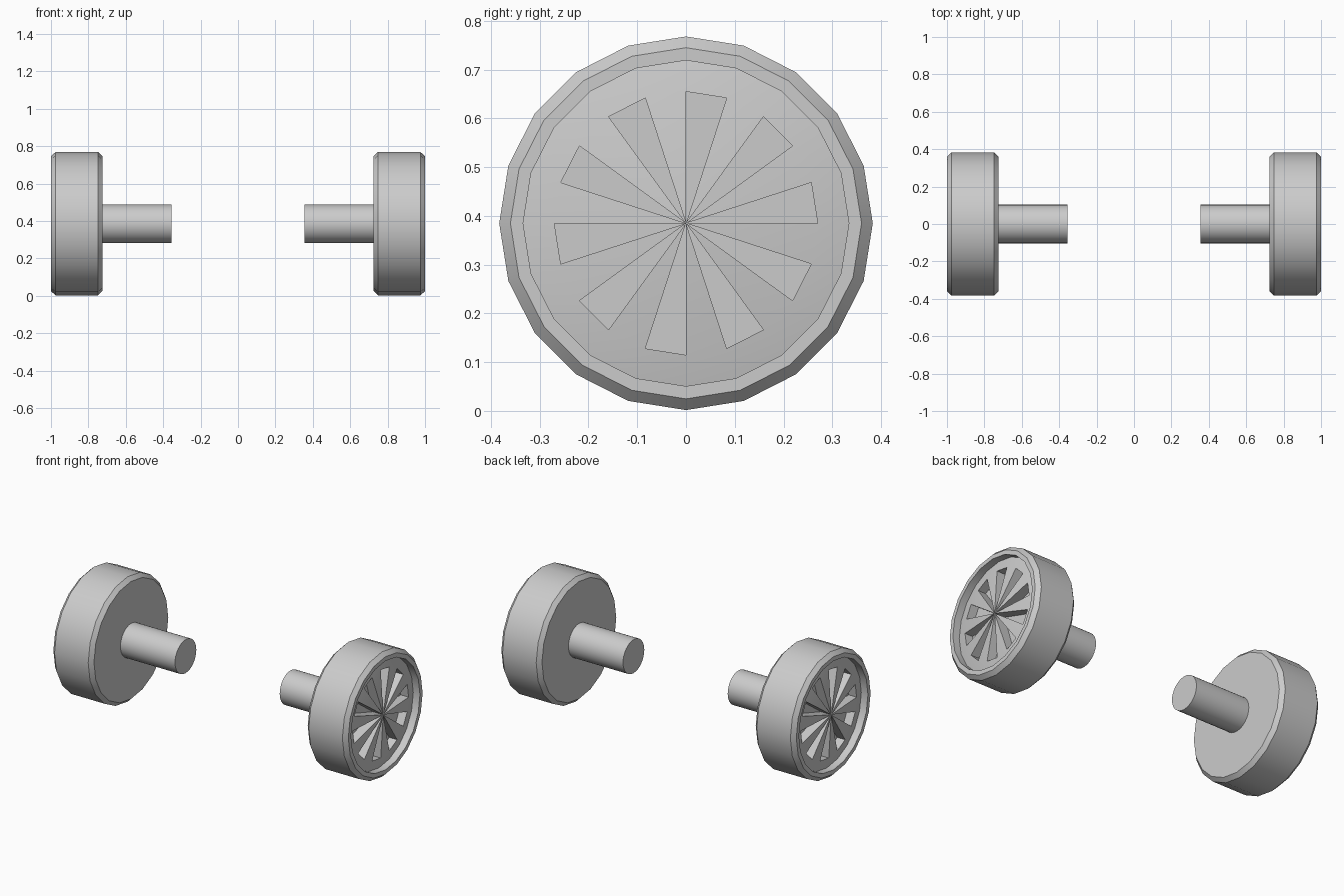
import bpy, bmesh
from math import cos, sin, pi

if "Cube" in bpy.data.objects:
    bpy.data.objects.remove(bpy.data.objects["Cube"])

ZC, N = 0.385, 20
FLOOR = 0.915  # x of the slot floors


def finish(name, bm, turn):
    bmesh.ops.recalc_face_normals(bm, faces=bm.faces)
    me = bpy.data.meshes.new(name)
    bm.to_mesh(me)
    bm.free()
    ob = bpy.data.objects.new(name, me)
    bpy.context.collection.objects.link(ob)
    ob.location.z = ZC
    ob.rotation_euler.z = turn
    bpy.ops.object.select_all(action='DESELECT')
    bpy.context.view_layer.objects.active = ob
    ob.select_set(True)
    bpy.ops.object.shade_smooth_by_angle(angle=0.45)
    return ob


def lathe(bm, profile, n):
    """Revolve (radius, x) points around x; returns the rings."""
    rings = []
    for r, x in profile:
        rings.append([bm.verts.new((x, r * cos(2 * pi * i / n), r * sin(2 * pi * i / n)))
                      for i in range(n)])
    for a, b in zip(rings, rings[1:]):
        for i in range(n):
            j = (i + 1) % n
            bm.faces.new((a[i], a[j], b[j], b[i]))
    bm.faces.new(rings[0])
    return rings


def wheel(name, turn):
    # tyre, raised rim and shallow domed hub
    bm = bmesh.new()
    rings = lathe(bm, [(0.36, 0.725), (0.383, 0.748), (0.383, 0.976), (0.36, 1.0),
                       (0.334, 1.0), (0.334, 0.955), (0.27, 0.968)], N)
    edge = rings[-1]
    centre = bm.verts.new((0.985, 0, 0))
    wedges = [bm.faces.new((edge[i], edge[(i + 1) % N], centre)) for i in range(N)]
    # sink every other wedge to make the ten slots
    for f in wedges[0::2]:
        top = list(f.verts)
        low = [bm.verts.new((FLOOR, v.co.y, v.co.z)) for v in top]
        bm.faces.remove(f)
        for k in range(3):
            m = (k + 1) % 3
            bm.faces.new((top[k], top[m], low[m], low[k]))
        bm.faces.new(low)
    finish(name, bm, turn)


def axle(name, turn):
    bm = bmesh.new()
    rings = lathe(bm, [(0.103, 0.355), (0.103, 0.73)], 32)
    bm.faces.new(rings[-1])
    finish(name, bm, turn)


for side, turn in (("right", 0), ("left", pi)):
    wheel(side + "_wheel", turn)
    axle(side + "_axle", turn)
